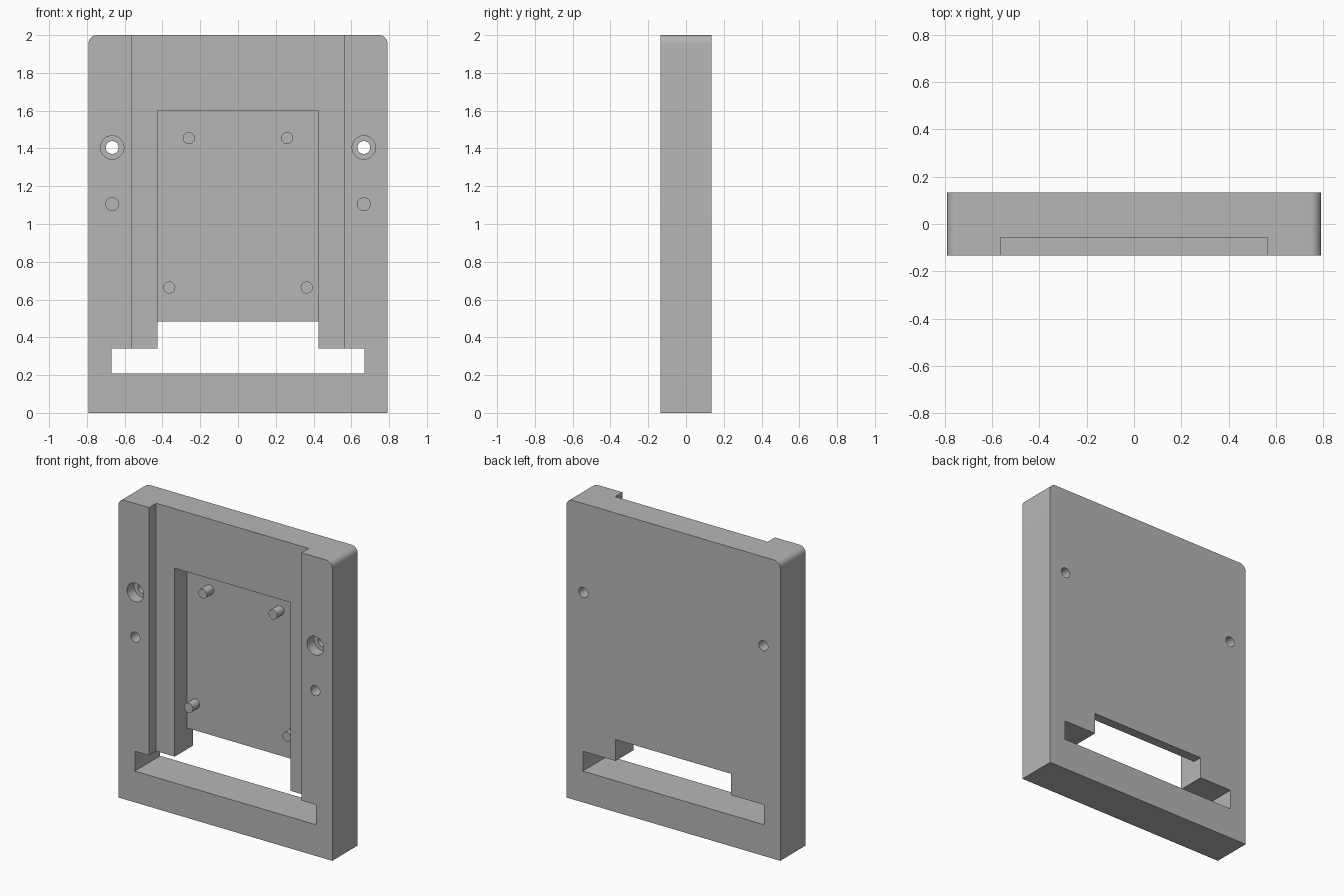
import bpy
import bmesh
from math import cos, sin, pi, radians

if "Cube" in bpy.data.objects:
    bpy.data.objects.remove(bpy.data.objects["Cube"], do_unlink=True)

grey = bpy.data.materials.new("plain grey")
grey.use_nodes = True
colour = (0.47, 0.47, 0.47, 1)
grey.diffuse_color = colour
grey.node_tree.nodes["Principled BSDF"].inputs["Base Color"].default_value = colour

W, FRONT, BACK, H = 0.792, -0.134, 0.134, 2.0
CHANNEL_FLOOR, POCKET_FLOOR = -0.058, 0.07
OUT = 0.05  # how far cutters reach past the surface


def prism(name, outline, y0, y1):
    """Extrude an (x, z) outline from y0 to y1."""
    bm = bmesh.new()
    face = bm.faces.new([bm.verts.new((x, y0, z)) for x, z in outline])
    new = bmesh.ops.extrude_face_region(bm, geom=[face])["geom"]
    bmesh.ops.translate(bm, vec=(0, y1 - y0, 0),
                        verts=[v for v in new if isinstance(v, bmesh.types.BMVert)])
    bmesh.ops.recalc_face_normals(bm, faces=bm.faces)
    mesh = bpy.data.meshes.new(name)
    bm.to_mesh(mesh)
    bm.free()
    mesh.materials.append(grey)
    obj = bpy.data.objects.new(name, mesh)
    bpy.context.collection.objects.link(obj)
    return obj


def rect(half, z0, z1):
    return [(-half, z0), (half, z0), (half, z1), (-half, z1)]


def arc(x, z, r, start=0.0, sweep=2 * pi, n=32, closed=True):
    steps = n if closed else n + 1
    return [(x + r * cos(start + sweep * i / n), z + r * sin(start + sweep * i / n))
            for i in range(steps)]


def activate(obj):
    bpy.ops.object.select_all(action="DESELECT")
    obj.select_set(True)
    bpy.context.view_layer.objects.active = obj


def cut(obj, outline, y0, y1):
    cutter = prism("cutter", outline, y0, y1)
    cutter.hide_render = True
    activate(obj)
    mod = obj.modifiers.new("cut", "BOOLEAN")
    mod.operation, mod.solver, mod.object = "DIFFERENCE", "EXACT", cutter
    bpy.ops.object.modifier_apply(modifier=mod.name)
    bpy.data.objects.remove(cutter, do_unlink=True)


# Slab with rounded top corners
R = 0.045
outline = [(-W, 0), (W, 0)]
outline += arc(W - R, H - R, R, 0, pi / 2, 10, False)
outline += arc(R - W, H - R, R, pi / 2, pi / 2, 10, False)
body = prism("mounting_body", outline, FRONT, BACK)

# Wide front channel, deeper pocket and stepped slot through the slab
SLOT, POCKET = 0.67, 0.4275
cut(body, rect(0.5645, 0.3, H + OUT), FRONT - OUT, CHANNEL_FLOOR)
cut(body, rect(POCKET, 0.3, 1.602), FRONT - OUT, POCKET_FLOOR)
cut(body, [(-SLOT, 0.209), (SLOT, 0.209), (SLOT, 0.342), (POCKET, 0.342),
           (POCKET, 0.485), (-POCKET, 0.485), (-POCKET, 0.342), (-SLOT, 0.342)],
    FRONT - OUT, BACK + OUT)

# Counterbored screw holes and blind holes on both rails
for x in (-0.666, 0.666):
    cut(body, arc(x, 1.405, 0.062), FRONT - OUT, FRONT + 0.075)
    cut(body, arc(x, 1.405, 0.034), FRONT - OUT, BACK + OUT)
    cut(body, arc(x, 1.105, 0.034), FRONT - OUT, FRONT + 0.1)

# Locating pegs in the pocket
parts = [body]
for level, x, z in (("upper", 0.26, 1.455), ("lower", 0.364, 0.664)):
    for side, s in (("left", 1), ("right", -1)):
        parts.append(prism(f"{level}_{side}_peg", arc(s * x, z, 0.032),
                           -0.003, POCKET_FLOOR + 0.01))

for obj in parts:
    activate(obj)
    bpy.ops.object.shade_smooth_by_angle(angle=radians(30))
